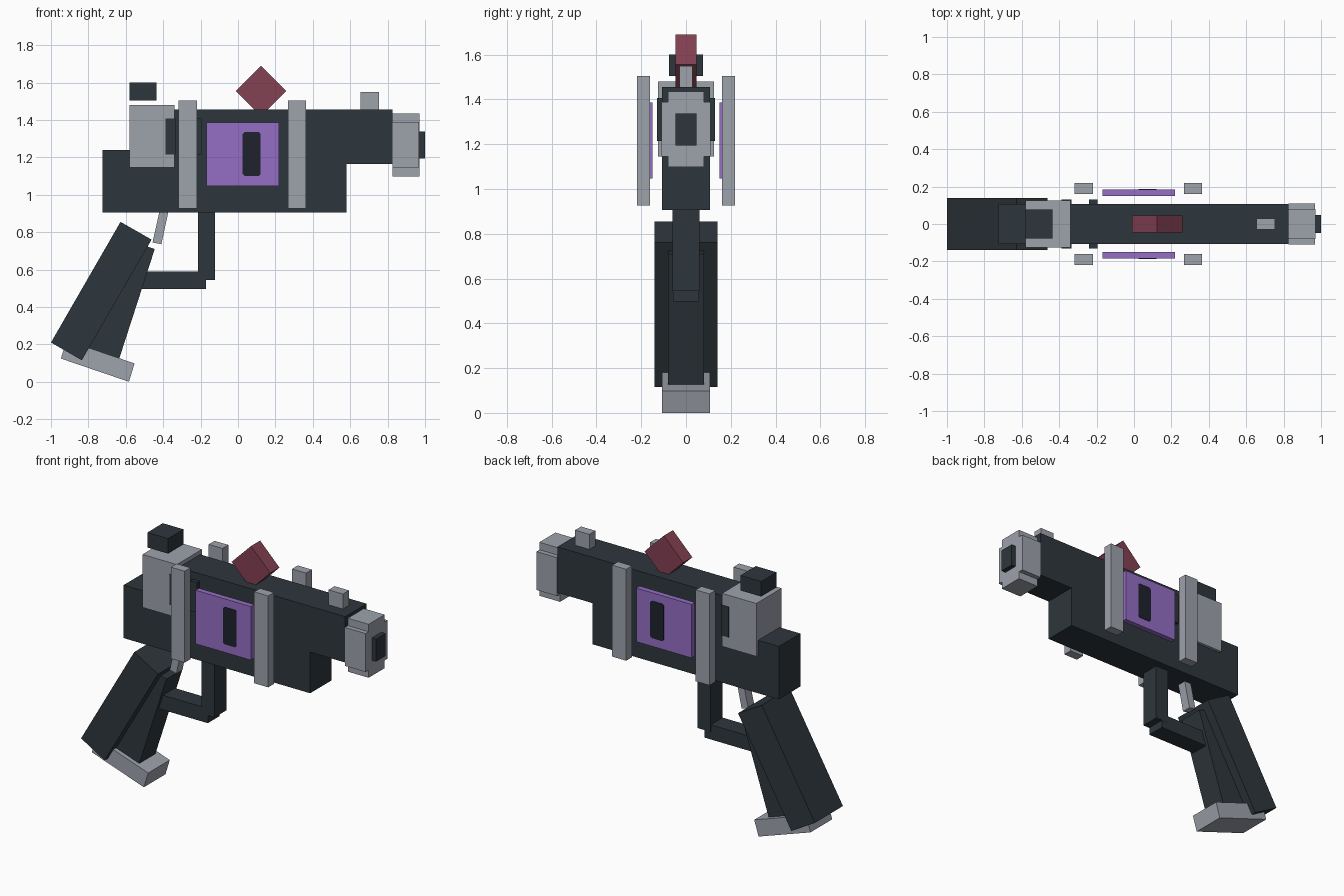
import bpy
import bmesh

cube = bpy.data.objects.get("Cube")
if cube:
    bpy.data.objects.remove(cube, do_unlink=True)


def material(name, rgb):
    mat = bpy.data.materials.new(name)
    mat.use_nodes = True
    mat.diffuse_color = (*rgb, 1)
    mat.node_tree.nodes["Principled BSDF"].inputs["Base Color"].default_value = (*rgb, 1)
    return mat


DARK = material("dark slate", (0.027, 0.037, 0.045))
GREY = material("steel grey", (0.34, 0.36, 0.41))
PURPLE = material("purple", (0.30, 0.155, 0.56))
RED = material("dark red", (0.23, 0.052, 0.086))
BLACK = material("near black", (0.014, 0.016, 0.026))


def prism(name, mat, outline, y0, y1):
    """Extrude an outline in the xz plane from y0 to y1."""
    bm = bmesh.new()
    face = bm.faces.new([bm.verts.new((x, y0, z)) for x, z in outline])
    new = bmesh.ops.extrude_face_region(bm, geom=[face])["geom"]
    verts = [v for v in new if isinstance(v, bmesh.types.BMVert)]
    bmesh.ops.translate(bm, verts=verts, vec=(0, y1 - y0, 0))
    bmesh.ops.recalc_face_normals(bm, faces=bm.faces)
    mesh = bpy.data.meshes.new(name)
    bm.to_mesh(mesh)
    bm.free()
    mesh.materials.append(mat)
    obj = bpy.data.objects.new(name, mesh)
    bpy.context.collection.objects.link(obj)
    return obj


def box(name, mat, x0, x1, z0, z1, y0, y1):
    return prism(name, mat, [(x0, z0), (x1, z0), (x1, z1), (x0, z1)], y0, y1)


def centred(name, mat, x0, x1, z0, z1, half):
    return box(name, mat, x0, x1, z0, z1, -half, half)


# Stepped receiver and barrel housing
prism("body", DARK, [(-0.725, 0.905), (0.58, 0.905), (0.58, 1.165), (0.825, 1.165),
                     (0.825, 1.455), (-0.57, 1.455), (-0.57, 1.24), (-0.725, 1.24)],
      -0.107, 0.107)

# Rear housing with its sight block, front sight
centred("rear_housing", GREY, -0.58, -0.34, 1.145, 1.48, 0.126)
centred("rear_sight", DARK, -0.58, -0.435, 1.505, 1.6, 0.077)
centred("front_sight", GREY, 0.655, 0.755, 1.45, 1.55, 0.03)
centred("rear_clamp", DARK, -0.388, -0.335, 1.215, 1.407, 0.13)
centred("front_clamp", DARK, -0.24, -0.195, 1.215, 1.407, 0.13)

# Stepped muzzle and bore
centred("muzzle_tall", GREY, 0.825, 0.97, 1.097, 1.435, 0.08)
centred("muzzle_wide", GREY, 0.825, 0.969, 1.145, 1.388, 0.11)
centred("bore", DARK, 0.96, 1.0, 1.195, 1.337, 0.047)

# Diamond crystal on top
r, cx, cz = 0.135, 0.123, 1.555
prism("crystal", RED, [(cx - r, cz), (cx, cz - r), (cx + r, cz), (cx, cz + r)], -0.046, 0.046)

# Side bands, panels and slots on both sides
slot = [(0.035, 1.1), (0.11, 1.1), (0.12, 1.11), (0.12, 1.325),
        (0.11, 1.335), (0.035, 1.335), (0.025, 1.325), (0.025, 1.11)]
for side, s in (("left", 1), ("right", -1)):
    box(side + "_rear_band", GREY, -0.317, -0.22, 0.927, 1.505, s * 0.16, s * 0.218)
    box(side + "_front_band", GREY, 0.266, 0.364, 0.927, 1.505, s * 0.16, s * 0.218)
    box(side + "_panel", PURPLE, -0.168, 0.219, 1.047, 1.386, s * 0.15, s * 0.184)
    prism(side + "_panel_slot", BLACK, slot, s * 0.18, s * 0.187)

# Trigger and guard
centred("guard_post", DARK, -0.215, -0.124, 0.545, 0.91, 0.06)
centred("guard_bar", DARK, -0.56, -0.17, 0.497, 0.59, 0.059)
prism("trigger", GREY, [(-0.457, 0.745), (-0.41, 0.735), (-0.372, 0.91), (-0.42, 0.91)],
      -0.03, 0.03)

# Grip, front strap and base plate
prism("grip", DARK, [(-1.0, 0.21), (-0.835, 0.115), (-0.462, 0.76), (-0.628, 0.855)],
      -0.14, 0.14)
prism("front_strap", DARK, [(-0.82, 0.185), (-0.635, 0.124), (-0.445, 0.71), (-0.63, 0.77)],
      -0.08, 0.08)
prism("base_plate", GREY, [(-0.947, 0.124), (-0.583, 0.0), (-0.553, 0.098), (-0.917, 0.222)],
      -0.108, 0.108)
